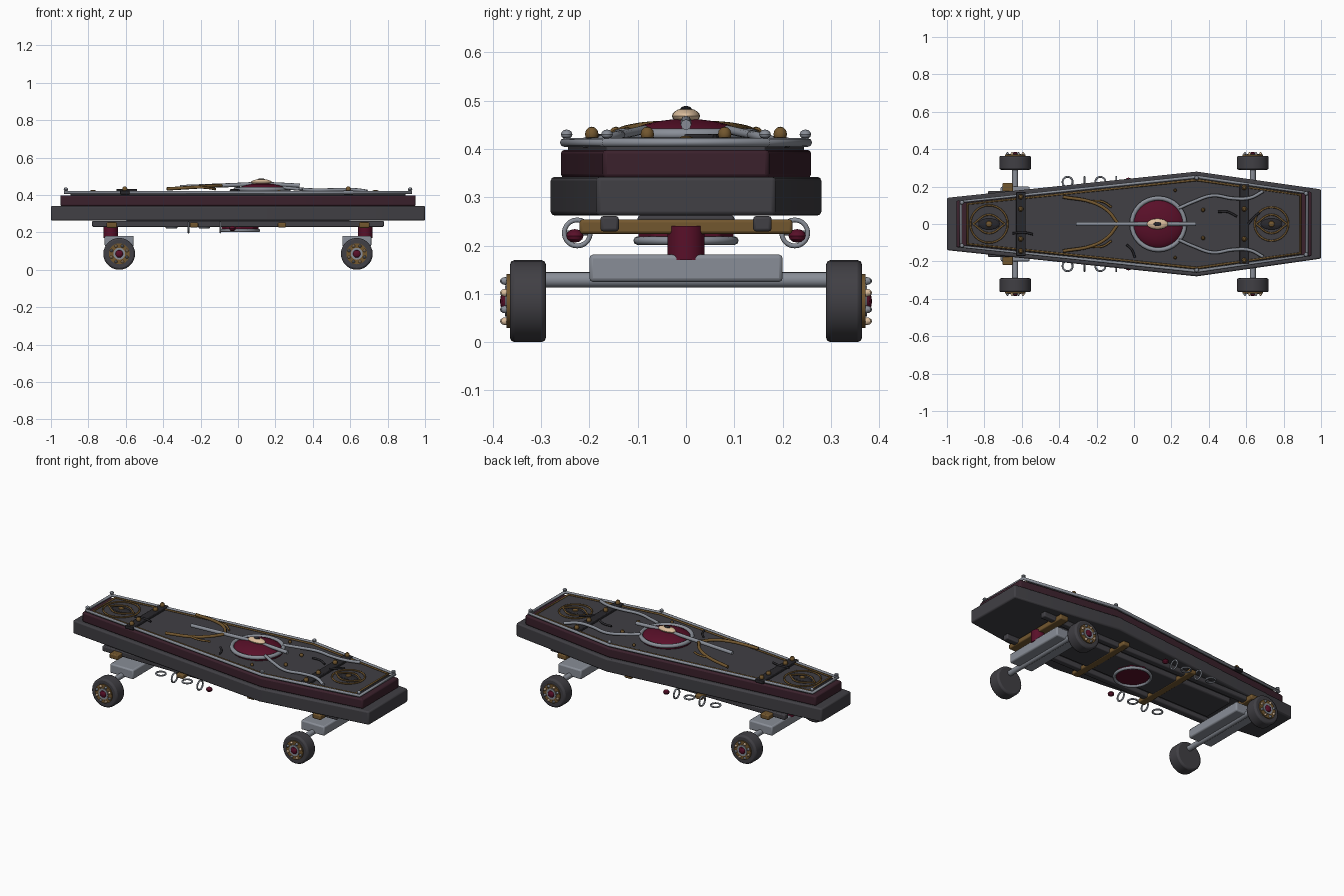
import bpy, bmesh, math
from mathutils import Vector

if "Cube" in bpy.data.objects:
    bpy.data.objects.remove(bpy.data.objects["Cube"])

def mat(name, r, g, b):
    m = bpy.data.materials.new(name)
    m.diffuse_color = (r, g, b, 1)
    m.use_nodes = True
    m.node_tree.nodes["Principled BSDF"].inputs["Base Color"].default_value = m.diffuse_color
    return m

CHAR = mat("charcoal", .052, .050, .058)
BLACK = mat("black iron", .022, .021, .025)
WINE = mat("dark wine", .043, .015, .025)
RED = mat("blood red", .10, .005, .022)
GOLD = mat("old brass", .17, .095, .028)
STEEL = mat("steel", .25, .27, .31)
BONE = mat("bone", .72, .52, .34)

def finish(bm, name, m, bevel=0, smooth=True):
    bmesh.ops.recalc_face_normals(bm, faces=bm.faces[:])
    me = bpy.data.meshes.new(name)
    bm.to_mesh(me)
    bm.free()
    o = bpy.data.objects.new(name, me)
    bpy.context.collection.objects.link(o)
    me.materials.append(m)
    if bevel:
        b = o.modifiers.new("bevel", 'BEVEL')
        b.width, b.segments, b.limit_method = bevel, 2, 'ANGLE'
    if smooth:
        bpy.ops.object.select_all(action='DESELECT')
        o.select_set(True)
        bpy.context.view_layer.objects.active = o
        bpy.ops.object.shade_smooth_by_angle()
    return o

def box(name, c, s, m, bevel=.006):
    bm = bmesh.new()
    bmesh.ops.create_cube(bm, size=1)
    for v in bm.verts:
        v.co = Vector((v.co.x * s[0], v.co.y * s[1], v.co.z * s[2])) + Vector(c)
    return finish(bm, name, m, bevel)

def ball(name, c, r, m, seg=12):
    bm = bmesh.new()
    bmesh.ops.create_uvsphere(bm, u_segments=seg, v_segments=max(6, seg // 2), radius=1)
    for v in bm.verts:
        v.co = Vector((v.co.x * r[0], v.co.y * r[1], v.co.z * r[2])) + Vector(c)
    return finish(bm, name, m)

def cyl(name, c, r, depth, m, axis='Z', seg=24, bevel=0):
    bm = bmesh.new()
    bmesh.ops.create_cone(bm, cap_ends=True, segments=seg, radius1=r, radius2=r, depth=depth)
    o = finish(bm, name, m, bevel)
    o.location = c
    if axis == 'Y':
        o.rotation_euler.x = math.pi / 2
    return o

def tube(name, pts, r, m, cyclic=False, smooth=True):
    cu = bpy.data.curves.new(name, 'CURVE')
    cu.dimensions, cu.bevel_depth, cu.bevel_resolution = '3D', r, 2
    cu.use_fill_caps, cu.resolution_u = True, 6
    if smooth:
        s = cu.splines.new('BEZIER')
        s.bezier_points.add(len(pts) - 1)
        for p, c in zip(s.bezier_points, pts):
            p.co = c
            p.handle_left_type = p.handle_right_type = 'AUTO'
    else:
        s = cu.splines.new('POLY')
        s.points.add(len(pts) - 1)
        for p, c in zip(s.points, pts):
            p.co = (*c, 1)
    s.use_cyclic_u = cyclic
    cu.materials.append(m)
    o = bpy.data.objects.new(name, cu)
    bpy.context.collection.objects.link(o)
    return o

def ring(name, c, rx, ry, r, m, vertical=False, n=32):
    pts = []
    for i in range(n):
        a = math.tau * i / n
        u, w = rx * math.cos(a), ry * math.sin(a)
        pts.append((c[0], c[1] + u, c[2] + w) if vertical else (c[0] + u, c[1] + w, c[2]))
    return tube(name, pts, r, m, True, False)

# coffin outline inset by dx at the ends and dy at the sides
def outline(dx, dy):
    half = [(-1 + dx, .14 + .105 * dx - dy), (.335, .28 - dy), (1 - dx, .185 + .143 * dx - dy)]
    return half + [(x, -y) for x, y in reversed(half)]

def slab(name, dx, dy, z0, z1, m, bevel):
    bm = bmesh.new()
    f = bm.faces.new([bm.verts.new((x, y, z0)) for x, y in outline(dx, dy)])
    g = bmesh.ops.extrude_face_region(bm, geom=[f])
    for v in g["geom"]:
        if isinstance(v, bmesh.types.BMVert):
            v.co.z = z1
    return finish(bm, name, m, bevel)

# coffin body
slab("coffin_base", 0, 0, .262, .342, CHAR, .008)
slab("coffin_lid", .05, .021, .34, .398, WINE, .008)
slab("lid_panel", .105, .036, .39, .41, CHAR, .003)
tube("edge_rail", [(x, y, .413) for x, y in outline(.075, .028)], .009, STEEL, True, False)
tube("inner_trim", [(x, y, .412) for x, y in outline(.11, .045)], .006, GOLD, True, False)
for x, y in outline(.08, .033):
    ball("rail_knob", (x, y, .43), (.012, .012, .010), STEEL)

# underside
box("under_plate", (0, 0, .245), (1.2, .2, .035), CHAR)
for s in (-1, 1):
    box("under_rail", (0, s * .158, .245), (1.56, .038, .032), CHAR)
    box("under_strap", (s * .235, 0, .239), (.045, .44, .026), GOLD)
cyl("under_gem", (.01, 0, .224), .1, .026, RED, seg=8, bevel=.006)
ring("under_gem_ring", (.01, 0, .21), .1, .1, .009, STEEL)

# hanging side chains
for s in (-1, 1):
    for i, x in enumerate((-.355, -.265, -.18, -.095)):
        ring("chain_link", (x, s * .225, .226), .027, .027, .005, STEEL, i % 2 == 1, 20)
    ball("chain_bead", (-.03, s * .23, .22), (.018, .018, .014), RED)

# trucks and wheels
for e in (-1, 1):
    X = e * .635
    box("truck_strap", (e * .675, 0, .239), (.055, .44, .03), GOLD)
    cyl("truck_post", (e * .68, 0, .205), .038, .07, RED)
    box("truck_hanger", (X, 0, .153), (.155, .4, .057), STEEL, .008)
    cyl("axle", (X, 0, .129), .016, .66, STEEL, 'Y', 16)
    for s in (-1, 1):
        cyl("wheel", (X, s * .327, .085), .085, .075, CHAR, 'Y', 28, .01)
        cyl("hub_plate", (X, s * .367, .085), .056, .008, GOLD, 'Y', 24)
        cyl("hub_ring", (X, s * .37, .085), .032, .010, STEEL, 'Y', 20)
        ball("hub_gem", (X, s * .374, .085), (.021, .011, .021), RED)
        for k in range(8):
            a = math.tau * k / 8 + math.pi / 8
            ball("hub_bolt", (X + .045 * math.cos(a), s * .374, .085 + .045 * math.sin(a)),
                 (.008, .011, .008), STEEL if k % 2 else BONE, 8)

# iron straps across the lid, with bolts
for x, w, bolts in ((-.605, .34, (.08, .145)), (.59, .43, (.08, .195))):
    box("lid_strap", (x, 0, .413), (.052, w, .02), BLACK, .003)
    for s in (-1, 1):
        for b in bolts:
            ball("strap_bolt", (x, s * b, .43), (.014, .014, .016), GOLD)

# central gem with eye
ball("gem", (.13, 0, .412), (.145, .135, .05), RED, 28)
ring("gem_ring", (.13, 0, .43), .142, .138, .012, STEEL)
tube("gem_bar", [(-.31, 0, .442), (-.05, 0, .452), (.13, 0, .458), (.33, 0, .45)], .011, STEEL)
ball("eye_white", (.125, 0, .468), (.056, .029, .016), BONE, 20)
ball("eye_pupil", (.125, 0, .48), (.022, .013, .009), BLACK)

# branches spreading over the lid
for s in (-1, 1):
    tube("brass_branch", [(-.38, s * .145, .432), (-.22, s * .115, .442), (-.14, s * .07, .448),
                          (-.09, s * .008, .45)], .009, GOLD)
    tube("brass_twig", [(-.24, s * .12, .44), (-.17, s * .12, .438), (-.12, s * .09, .43)], .006, GOLD)
    tube("steel_vine", [(.24, s * .085, .44), (.32, s * .12, .432), (.42, s * .152, .426),
                        (.53, s * .137, .428), (.62, s * .14, .428), (.69, s * .175, .42)], .009, STEEL)
    ball("lid_stud", (.37, s * .075, .417), (.011, .011, .012), GOLD)
    ball("lid_stud", (.22, s * .18, .417), (.009, .009, .01), GOLD)

# small iron tendrils
for pts in ([(-.04, -.11), (-.01, -.14), (.005, -.18)], [(.45, .065), (.5, .065), (.55, .04)],
            [(.61, .0), (.64, .035), (.67, .06)], [(-.65, -.05), (-.59, -.045), (-.54, -.055)]):
    tube("iron_tendril", [(x, y, .425) for x, y in pts], .006, BLACK)

# eye emblems at both ends
for x, r in ((-.775, .1), (.735, .09)):
    ring("emblem_ring", (x, 0, .413), r, r, .005, GOLD)
    ball("emblem_eye", (x, 0, .411), (.058, .03, .010), BLACK, 16)
    ball("emblem_pupil", (x, 0, .419), (.018, .017, .008), GOLD)
    for s in (-1, 1):
        tube("emblem_lid", [(x - .085, 0, .413), (x, s * .05, .413), (x + .085, 0, .413)], .005, GOLD)
